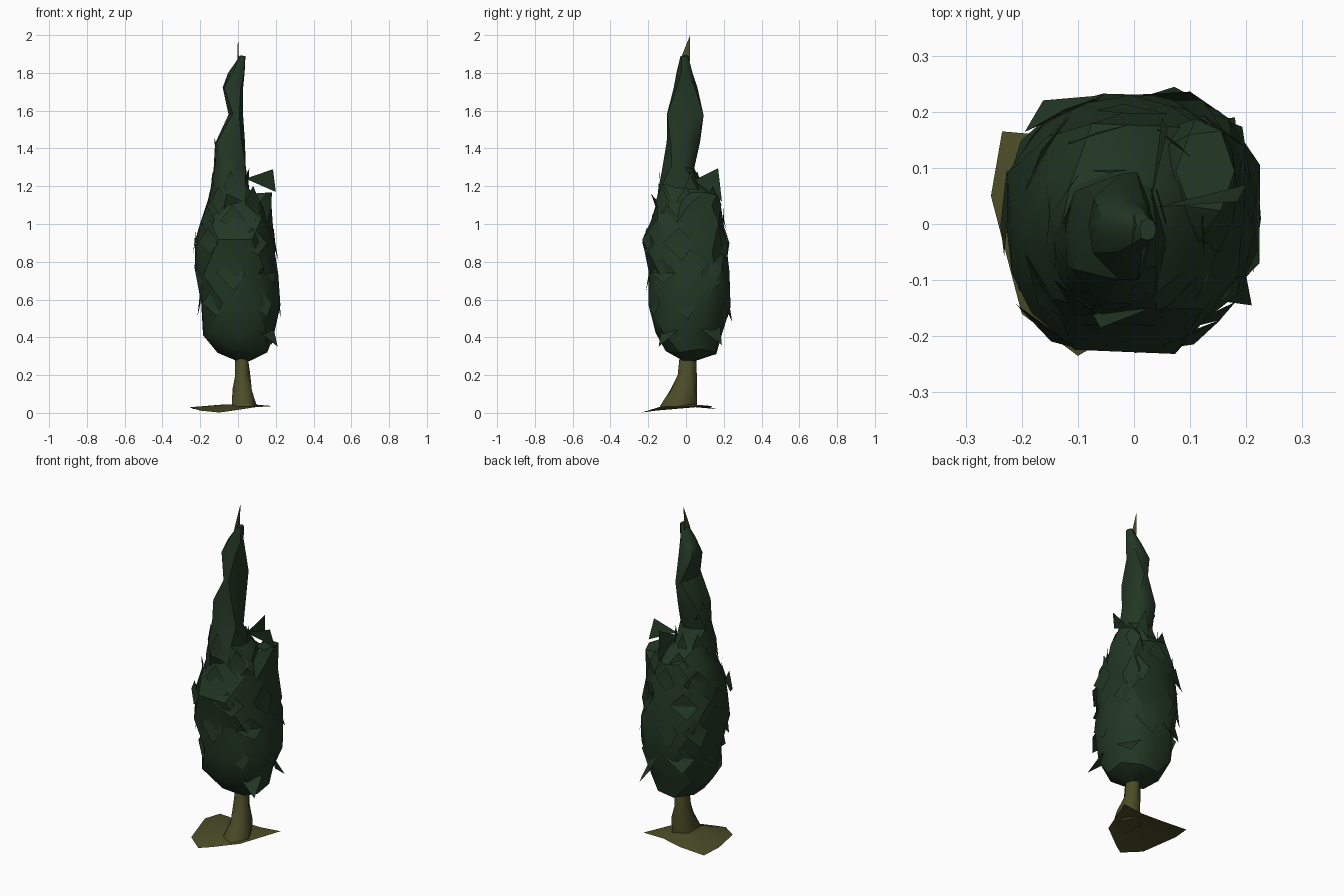
import bpy, bmesh, math, random
from mathutils import Vector

random.seed(7)
if bpy.data.objects.get("Cube"):
    bpy.data.objects.remove(bpy.data.objects["Cube"])


def material(name, colour):
    m = bpy.data.materials.new(name)
    m.use_nodes = True
    m.diffuse_color = (*colour, 1)
    m.node_tree.nodes["Principled BSDF"].inputs["Base Color"].default_value = (*colour, 1)
    return m


GREEN = material("dark green foliage", (0.016, 0.038, 0.017))
BARK = material("olive brown bark", (0.072, 0.073, 0.021))


def finish(name, bm, mat, angle=30):
    mesh = bpy.data.meshes.new(name)
    bm.to_mesh(mesh)
    bm.free()
    mesh.materials.append(mat)
    obj = bpy.data.objects.new(name, mesh)
    bpy.context.collection.objects.link(obj)
    bpy.ops.object.select_all(action="DESELECT")
    bpy.context.view_layer.objects.active = obj
    obj.select_set(True)
    bpy.ops.object.shade_smooth_by_angle(angle=math.radians(angle))


def ring_point(ring, a, scale=1.0):
    """Point at angle a on a rounded-square ring (z, x low, x high, y low, y high)."""
    z, x0, x1, y0, y1 = ring
    c, s = math.cos(a), math.sin(a)
    r = scale * (abs(c) ** 2.7 + abs(s) ** 2.7) ** (-1 / 2.7)
    return Vector(((x0 + x1) / 2 + (x1 - x0) / 2 * r * c,
                   (y0 + y1) / 2 + (y1 - y0) / 2 * r * s, z))


def loft(name, rings, sides, mat, jitter=0.0, angle=30):
    """Skin a stack of rings with triangles, capped at both ends."""
    bm = bmesh.new()
    loops = []
    for i, ring in enumerate(rings):
        loop = []
        for k in range(sides):
            p = ring_point(ring, math.tau * (k + 0.5 * (i % 2)) / sides,
                           1 + random.uniform(-jitter, jitter * 0.5))
            p.z += random.uniform(-jitter, jitter) * (ring[2] - ring[1]) * 0.7
            loop.append(bm.verts.new(p))
        loops.append(loop)
    for i, (low, high) in enumerate(zip(loops, loops[1:])):
        for k in range(sides):
            n = (k + 1) % sides
            if i % 2:
                bm.faces.new((low[k], low[n], high[n]))
                bm.faces.new((low[k], high[n], high[k]))
            else:
                bm.faces.new((low[k], low[n], high[k]))
                bm.faces.new((low[n], high[n], high[k]))
    bm.faces.new(loops[0][::-1])
    bm.faces.new(loops[-1])
    bmesh.ops.recalc_face_normals(bm, faces=bm.faces)
    finish(name, bm, mat, angle)


# Main foliage body
BODY = [
    (0.28, -0.02, 0.07, -0.03, 0.06), (0.325, -0.11, 0.16, -0.12, 0.16),
    (0.42, -0.19, 0.19, -0.17, 0.19), (0.58, -0.215, 0.23, -0.20, 0.235),
    (0.74, -0.23, 0.215, -0.205, 0.235), (0.90, -0.24, 0.205, -0.235, 0.235),
    (1.02, -0.20, 0.16, -0.19, 0.21), (1.12, -0.16, 0.13, -0.17, 0.18),
    (1.20, -0.145, 0.06, -0.15, 0.10), (1.30, -0.13, 0.045, -0.13, 0.05),
    (1.43, -0.125, 0.035, -0.10, 0.08), (1.58, -0.05, 0.03, -0.10, 0.10),
    (1.72, -0.085, 0.03, -0.065, 0.06), (1.80, -0.055, 0.035, -0.05, 0.035),
    (1.89, 0.01, 0.04, -0.03, 0.01),
]
loft("foliage_body", BODY, 8, GREEN, 0.08)

# Shorter side growth, ending in a ragged step
loft("foliage_side_clump", [
    (0.72, 0.06, 0.18, -0.02, 0.18), (0.86, 0.04, 0.205, -0.06, 0.20),
    (1.00, 0.03, 0.185, -0.06, 0.19), (1.10, 0.04, 0.18, -0.04, 0.19),
    (1.16, 0.07, 0.18, 0.02, 0.17)], 6, GREEN, 0.1)

# Broad leaf plates: hung from the body, flaring out toward the lower tip
bm = bmesh.new()
for level, ring in enumerate(BODY[3:9]):
    for k in range(6):
        a = math.tau * (k + 0.5 * (level % 2)) / 6 + random.uniform(-0.2, 0.2)
        drop = random.uniform(0.05, 0.10)
        spread = random.uniform(0.28, 0.4)
        corners = []
        for turn, scale, dz in ((0, 0.93, 0.08), (spread, 0.97, 0.0),
                                (0.1, random.uniform(0.97, 1.06), -drop), (-spread, 0.98, 0.0)):
            p = ring_point(ring, a + turn, scale)
            p.z += dz
            corners.append(bm.verts.new(p))
        bm.faces.new((corners[0], corners[3], corners[1]))
        bm.faces.new((corners[1], corners[3], corners[2]))

# Loose pointed leaves that break up the outline
for leaf in [
    ((0.04, 0.03, 1.24), (0.185, 0.04, 1.29), (0.20, 0.07, 1.17)),
    ((0.03, 0.04, 1.23), (0.06, 0.17, 1.295), (0.05, 0.19, 1.12)),
    ((0.10, -0.13, 0.44), (0.21, -0.145, 0.35), (0.19, -0.04, 0.44)),
    ((0.10, 0.18, 0.46), (0.18, 0.19, 0.36), (0.19, 0.08, 0.44)),
    ((-0.08, -0.15, 1.06), (-0.06, -0.185, 1.16), (0.03, -0.15, 1.12)),
    ((-0.12, -0.03, 1.36), (-0.125, 0.01, 1.46), (-0.10, 0.06, 1.36)),
]:
    bm.faces.new([bm.verts.new(p) for p in leaf])
finish("foliage_leaves", bm, GREEN)

# Trunk, flared toward the front
loft("trunk", [(0.035, -0.04, 0.10, -0.14, 0.06), (0.12, -0.03, 0.08, -0.085, 0.06),
               (0.20, -0.02, 0.065, -0.045, 0.058), (0.34, -0.015, 0.05, -0.03, 0.055)],
     5, BARK, angle=50)

# Spreading root sheet, rising to the trunk
bm = bmesh.new()
rim = [(-0.235, 0.165, 0.02), (-0.255, 0.05, 0.03), (-0.20, -0.16, 0.012),
       (-0.10, -0.235, 0.002), (-0.04, -0.20, 0.01), (0.09, -0.11, 0.03),
       (0.185, 0.14, 0.036), (0.06, 0.13, 0.03), (-0.06, 0.15, 0.02)]
outer = [bm.verts.new(p) for p in rim]
inner = [bm.verts.new((0.03 + (x - 0.03) * 0.35, -0.02 + (y + 0.02) * 0.35, 0.045)) for x, y, z in rim]
for k in range(len(rim)):
    n = (k + 1) % len(rim)
    bm.faces.new((outer[k], inner[k], inner[n], outer[n]))
bm.faces.new(inner)
bmesh.ops.recalc_face_normals(bm, faces=bm.faces)
if sum(f.normal.z for f in bm.faces) < 0:
    bmesh.ops.reverse_faces(bm, faces=bm.faces)
finish("root_sheet", bm, BARK)

# Bare twig at the very top
bm = bmesh.new()
low = [bm.verts.new(p) for p in ((-0.004, -0.035, 1.86), (0.006, -0.01, 1.84), (0.0, 0.02, 1.86))]
tip = bm.verts.new((0, 0.022, 2.0))
bm.faces.new(low)
for k in range(3):
    bm.faces.new((low[k], low[(k + 1) % 3], tip))
bmesh.ops.recalc_face_normals(bm, faces=bm.faces)
finish("top_twig", bm, BARK)
